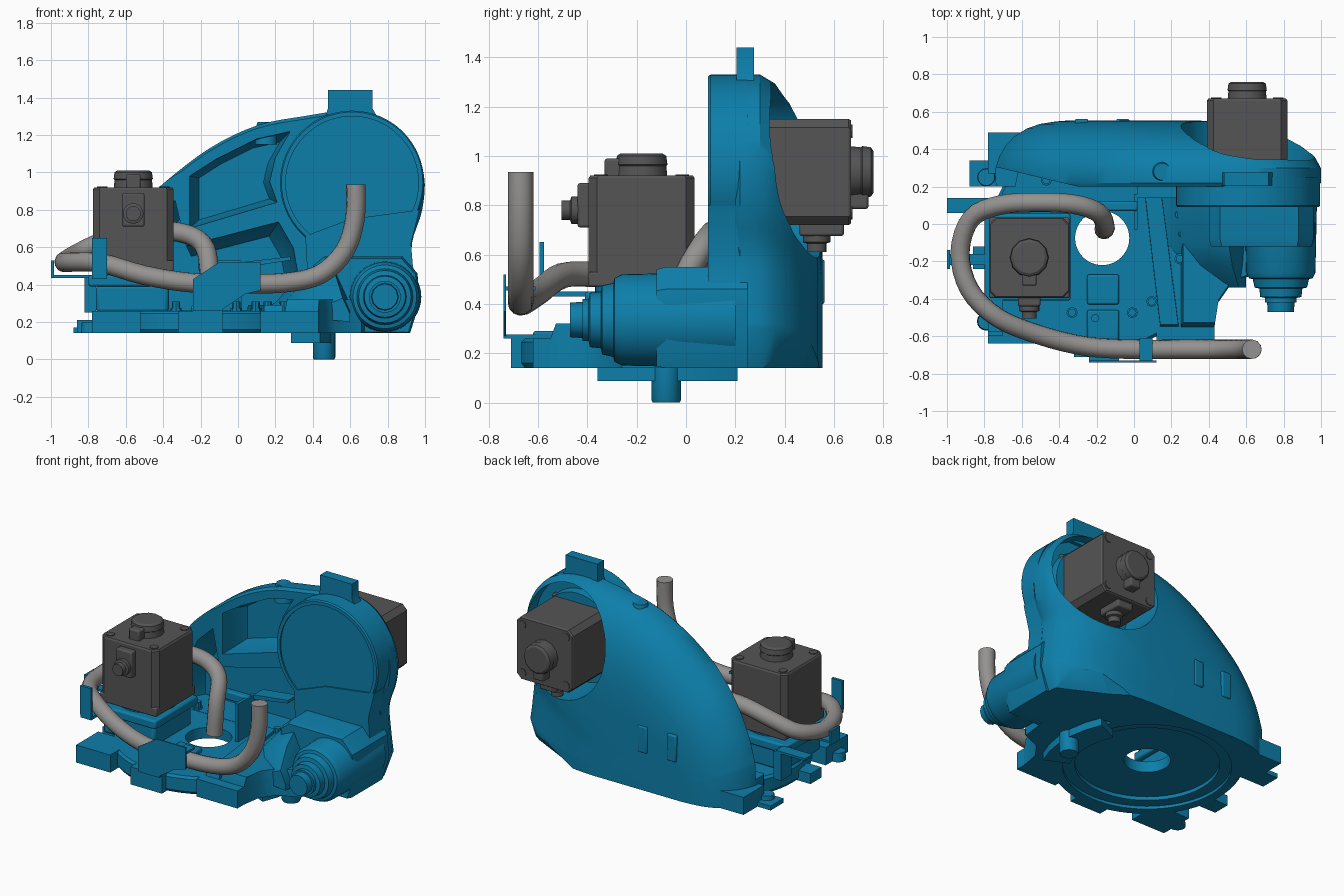
import bpy, bmesh
from math import sin, cos, pi, radians
from mathutils import Vector, Matrix

def material(name, col):
    m = bpy.data.materials.new(name)
    m.diffuse_color = (*col, 1)
    return m

BLUE = material("blue_paint", (0.004, 0.21, 0.4))
DARK = material("dark_grey", (0.09, 0.09, 0.09))
HOSE = material("hose_grey", (0.3, 0.29, 0.28))

def prism(name, pts, axis, secs, c=(0, 0), mat=BLUE):
    """Loft a 2D outline along an axis; secs = (position, scale about c)."""
    bm = bmesh.new()
    rings = []
    for p, s in secs:
        ring = []
        for a, b in pts:
            a, b = c[0] + (a - c[0]) * s, c[1] + (b - c[1]) * s
            co = {'x': (p, a, b), 'y': (a, p, b), 'z': (a, b, p)}[axis]
            ring.append(bm.verts.new(co))
        rings.append(ring)
    n = len(pts)
    for r, q in zip(rings, rings[1:]):
        for i in range(n):
            bm.faces.new((r[i], r[(i + 1) % n], q[(i + 1) % n], q[i]))
    bm.faces.new(rings[0])
    bm.faces.new(rings[-1])
    bmesh.ops.recalc_face_normals(bm, faces=bm.faces)
    me = bpy.data.meshes.new(name)
    bm.to_mesh(me)
    bm.free()
    me.materials.append(mat)
    ob = bpy.data.objects.new(name, me)
    bpy.context.collection.objects.link(ob)
    return ob

def turned(name, axis, c, secs, n=32, mat=BLUE):
    """Stepped round part; secs = (position, radius)."""
    pts = [(c[0] + cos(2 * pi * i / n), c[1] + sin(2 * pi * i / n)) for i in range(n)]
    return prism(name, pts, axis, secs, c, mat)

def box(name, x, y, z, bev=0.0, mat=BLUE):
    ob = prism(name, [(x[0], y[0]), (x[1], y[0]), (x[1], y[1]), (x[0], y[1])],
               'z', [(z[0], 1), (z[1], 1)], mat=mat)
    if bev:
        m = ob.modifiers.new("bevel", 'BEVEL')
        m.width, m.segments = bev, 2
    return ob

def smooth_path(p, steps):
    """Catmull-Rom resampling of a few control points."""
    p = [Vector(v) for v in p]
    n, out = len(p), []
    for i in range(n - 1):
        a, b, c, d = p[max(i - 1, 0)], p[i], p[i + 1], p[min(i + 2, n - 1)]
        for k in range(steps):
            t = k / steps
            out.append(0.5 * (2 * b + (c - a) * t + (2 * a - 5 * b + 4 * c - d) * t * t
                              + (3 * b - a - 3 * c + d) * t ** 3))
    return out + [p[-1]]

def cut(ob, *cutters):
    for c in cutters:
        m = ob.modifiers.new("cut", 'BOOLEAN')
        m.operation, m.object, m.solver = 'DIFFERENCE', c, 'EXACT'
        bpy.context.view_layer.objects.active = ob
        bpy.ops.object.modifier_apply(modifier=m.name)
        bpy.data.objects.remove(c)

C = (-0.17, -0.075)   # turning axis of the base
H = (0.61, 0.945)     # arm joint axis (x, z)
G = (0.785, 0.335)    # lower gearbox axis (x, z)

def recess(ob):
    """Stepped round recess in the underside."""
    cut(ob, turned("c", 'z', C, [(0.1, 0.525), (0.16, 0.525)], 64),
        turned("c", 'z', C, [(0.1, 0.45), (0.185, 0.45)], 64))
    return ob

# Round base with centre hole
base = recess(turned("base_plate", 'z', C, [(0.14, 0.585), (0.16, 0.6), (0.245, 0.6), (0.26, 0.585)], 64))
cut(base, turned("c", 'z', C, [(0.0, 0.145), (0.5, 0.145)], 48))

# Corner and edge lugs on the base
for x, y, z in [((-0.78, -0.52), (-0.64, -0.4), 0.26), ((-0.78, -0.5), (0.27, 0.49), 0.26),
                ((0.12, 0.43), (-0.62, -0.25), 0.26), ((-0.88, -0.7), (0.2, 0.34), 0.17),
                ((-0.32, -0.08), (-0.71, -0.5), 0.26), ((-0.86, -0.7), (-0.24, -0.12), 0.21)]:
    recess(box("base_lug", x, y, (0.14, z)))
for y in (0.25, -0.52):
    turned("lug_foot", 'z', (-0.79, y), [(0.14, 0.05), (0.2, 0.045)], 16)

# Domed rear shell of the column, hollowed from the front and open round the motor
outline = smooth_path([(-0.74, 0.4), (-0.68, 0.58), (-0.56, 0.78), (-0.4, 0.94), (-0.15, 1.13),
                       (0.1, 1.25), (0.35, 1.3), (0.6, 1.33), (0.8, 1.28), (0.93, 1.15),
                       (0.995, 0.98), (0.985, 0.8), (0.93, 0.62), (0.94, 0.45), (0.96, 0.3)], 4)
outline = [tuple(v) for v in outline] + [(0.9, 0.14), (-0.74, 0.14)]
shell = prism("column_shell", outline, 'y',
              [(0.2, 0.985), (0.22, 1), (0.3, 1), (0.36, 0.97), (0.42, 0.915), (0.47, 0.84),
               (0.51, 0.74), (0.535, 0.63), (0.548, 0.5), (0.553, 0.4)], (-0.1, 0.14))
recess(shell)
upper = [(-0.26, 0.7), (-0.26, 0.98), (-0.12, 1.07), (0.1, 1.18), (0.28, 1.22),
         (0.2, 1.08), (0.17, 0.95), (0.21, 0.84)]
lower = [(-0.64, 0.262), (-0.64, 0.48), (-0.48, 0.74), (-0.34, 0.86), (-0.28, 0.61),
         (0.22, 0.74), (0.3, 0.6), (0.36, 0.262)]
cut(shell, prism("c", upper, 'y', [(0.1, 1.03), (0.3, 0.96), (0.4, 0.8)], (0, 0.93)),
    prism("c", lower, 'y', [(0.1, 1.03), (0.3, 0.95), (0.43, 0.83)], (-0.1, 0.262)),
    turned("c", 'y', H, [(0.25, 0.35), (0.9, 0.37)], 48),
    prism("c", [(-0.9, 0.1), (-0.3, 0.19), (-0.3, 0.2), (-0.72, 0.3), (-0.9, 0.33)], 'z', [(0.3, 1), (1.3, 1)]),
    prism("c", [(0.3, 0.62), (0.55, 0.45), (1.05, 0.2), (1.05, 0.62)], 'z', [(0.1, 1), (0.24, 0.7), (0.4, 0.3)], (1.05, 0.62)))

# Arm joint hub with its inset face
hub = turned("joint_hub", 'y', H, [(0.09, 0.378), (0.1, 0.385), (0.25, 0.385)], 64)
cut(hub, turned("c", 'y', H, [(0.0, 0.355), (0.1, 0.355)], 64))
neck = [(0.38, 0.3), (0.36, 0.66), (0.6, 0.75), (0.97, 0.8), (0.925, 0.62), (0.935, 0.5), (0.965, 0.35)]
prism("column_neck", neck, 'y', [(0.09, 1), (0.22, 1)])
turned("motor_seat", 'y', H, [(0.24, 0.28), (0.3, 0.27)], 40)

# Lower shoulder, gearbox and its stepped cover
recess(prism("lower_shoulder", [(0.4, 0.14), (0.4, 0.5), (0.46, 0.55), (0.88, 0.55), (0.96, 0.46),
                                (0.97, 0.3), (0.92, 0.14)], 'y', [(-0.12, 0.96), (-0.08, 1), (0.25, 1)], (0.7, 0.3)))
turned("gearbox", 'y', G, [(0.2, 0.195), (-0.26, 0.185), (-0.29, 0.17), (-0.295, 0.15), (-0.34, 0.14),
                           (-0.345, 0.115), (-0.39, 0.11), (-0.395, 0.085), (-0.42, 0.085)], 40)
turned("gearbox_plug", 'y', G, [(-0.4, 0.075), (-0.47, 0.07)], 12)

# Sloping webs joining base and shoulder
prism("inner_web", [(0.12, 0.25), (0.22, 0.3), (0.36, 0.46), (0.5, 0.52), (0.6, 0.3), (0.6, 0.2)], 'y',
      [(-0.34, 0.4), (-0.22, 0.75), (-0.1, 0.95), (0.25, 1.05)], (0.6, 0.2))
recess(prism("corner_web", [(0.25, -0.55), (0.43, -0.55), (0.45, -0.42), (0.52, -0.32), (0.66, -0.26),
                            (0.7, 0.1), (0.25, 0.1)], 'z', [(0.14, 1), (0.26, 1), (0.32, 0.95)], (0.5, -0.1)))
prism("shelf_ridge", [(0.05, 0.22), (0.14, 0.22), (0.24, -0.55), (0.14, -0.55)], 'z', [(0.25, 1), (0.29, 0.97)], (0.14, -0.15))

# Rotation stop under the base
arc = [(C[0] + r * cos(radians(a)), C[1] + r * sin(radians(a)))
       for r, s in ((0.67, 1), (0.5, -1)) for a in [s * v for v in range(-25, 26, 10)]]
prism("stop_segment", arc, 'z', [(0.088, 1), (0.15, 1)])
turned("stop_pin", 'z', (0.46, -0.08), [(0.0, 0.055), (0.01, 0.06), (0.14, 0.06)], 24)

# Lifting lug, top boss and rear pads
prism("lifting_lug", [(0.46, 1.27), (0.48, 1.34), (0.48, 1.44), (0.72, 1.44), (0.72, 1.34), (0.76, 1.27)],
      'y', [(0.205, 1), (0.275, 1)])
turned("top_boss", 'z', (0.15, 0.28), [(1.15, 0.06), (1.255, 0.05), (1.27, 0.045)], 24)
for x in (-0.28, -0.06):
    box("rear_pad", (x - 0.035, x + 0.035), (0.5, 0.562), (0.4, 0.58), 0.008)
prism("rear_lug", [(0.2, 0.37), (0.26, 0.49), (0.44, 0.49), (0.5, 0.25)], 'z', [(0.14, 1), (0.25, 1)])

# Motor mount on the base
box("motor_mount", (-0.76, -0.37), (-0.38, 0.03), (0.25, 0.4), 0.02)
box("mount_flange", (-0.8, -0.34), (-0.41, 0.055), (0.39, 0.45), 0.012)
turned("mount_collar", 'z', (-0.56, -0.18), [(0.44, 0.19), (0.48, 0.19)], 32)

def motor(prefix, mw):
    """Servo motor standing on local z with its connector facing local -y."""
    h, k, f = 0.215, 0.035, 0.165
    oct_ = [(h, k - h), (h, h - k), (h - k, h), (k - h, h), (-h, h - k), (-h, k - h), (k - h, -h), (h - k, -h)]
    cn = (0, 0.31)
    parts = [prism(prefix + "_body", oct_, 'z', [(0.05, 1), (0.44, 1), (0.45, 0.97)], mat=DARK),
             box(prefix + "_flange", (-h, h), (-h, h), (0, 0.06), 0.008, DARK),
             turned(prefix + "_cap", 'z', (0, 0), [(0.44, 0.105), (0.49, 0.1), (0.495, 0.105), (0.53, 0.1), (0.54, 0.085)], 12, DARK),
             box(prefix + "_cap_plug", (-0.04, 0.04), (-0.15, 0.0), (0.44, 0.52), 0.01, DARK),
             box(prefix + "_connector", (-0.06, 0.06), (-0.26, -0.2), (0.24, 0.42), 0.01, DARK),
             turned(prefix + "_connector_plug", 'y', cn, [(-0.25, 0.055), (-0.285, 0.055), (-0.29, 0.04), (-0.325, 0.04)], 16, DARK)]
    for x in (-f, f):
        for y in (-f, f):
            parts.append(turned(prefix + "_bolt", 'z', (x, y), [(0.05, 0.028), (0.455, 0.028)], 8, DARK))
    for p in parts:
        p.matrix_world = mw

motor("base_motor", Matrix.Translation((-0.56, -0.18, 0.47)))
motor("arm_motor", Matrix.Translation((0.605, 0.22, 0.935))
      @ Matrix.Rotation(-pi / 2, 4, 'X') @ Matrix.Rotation(pi, 4, 'Z'))

# Cable hose
path = smooth_path([(-0.16, -0.03, 0.27), (-0.155, -0.01, 0.48), (-0.19, 0.06, 0.62), (-0.32, 0.105, 0.68),
                    (-0.52, 0.115, 0.68), (-0.72, 0.1, 0.63), (-0.87, 0.03, 0.56), (-0.93, -0.15, 0.52),
                    (-0.88, -0.35, 0.52), (-0.73, -0.5, 0.515), (-0.5, -0.595, 0.45), (-0.25, -0.655, 0.41),
                    (0, -0.67, 0.405), (0.25, -0.67, 0.41), (0.44, -0.67, 0.455), (0.57, -0.67, 0.58),
                    (0.625, -0.67, 0.75), (0.63, -0.67, 0.935)], 4)
cu = bpy.data.curves.new("cable_hose", 'CURVE')
cu.dimensions, cu.bevel_depth, cu.bevel_resolution, cu.use_fill_caps = '3D', 0.052, 4, True
sp = cu.splines.new('POLY')
sp.points.add(len(path) - 1)
for pt, v in zip(sp.points, path):
    pt.co = (*v, 1)
sp.use_smooth = True
cu.materials.append(HOSE)
bpy.context.collection.objects.link(bpy.data.objects.new("cable_hose", cu))

# Hose brackets
prism("front_hose_bracket", [(-0.24, 0.27), (-0.24, 0.43), (-0.1, 0.52), (0.12, 0.52), (0.12, 0.37), (0.04, 0.35), (-0.08, 0.27)],
      'y', [(-0.74, 1), (-0.73, 1)])
box("front_bracket_foot", (-0.24, -0.08), (-0.74, -0.5), (0.26, 0.275))
box("front_bracket_strap", (0.03, 0.1), (-0.735, -0.61), (0.455, 0.47))
box("left_hose_clip", (-0.78, -0.7), (-0.595, -0.575), (0.45, 0.65))
box("left_clip_foot", (-0.78, -0.7), (-0.59, -0.38), (0.43, 0.45))
box("side_bracket_arm", (-1.0, -0.75), (-0.22, -0.16), (0.435, 0.45))
box("side_bracket_tip", (-1.0, -0.985), (-0.24, -0.14), (0.435, 0.53))
box("rear_bracket_arm", (-1.0, -0.78), (0.06, 0.14), (0.435, 0.45))
box("rear_bracket_post", (-0.82, -0.76), (0.03, 0.14), (0.25, 0.44))
box("hole_bracket_post", (0.0, 0.02), (-0.03, 0.16), (0.26, 0.52))
box("hole_bracket_clamp", (-0.21, 0.02), (0.07, 0.12), (0.47, 0.53), 0.01)
prism("cable_bracket", [(0.02, 0.52), (0.28, 0.55), (0.28, 0.53), (0.02, 0.49)], 'y', [(0.14, 1), (0.24, 1)])
for y in (-0.35, -0.54):
    box("floor_cover", (-0.25, -0.08), (y - 0.08, y + 0.08), (0.25, 0.29), 0.01)

# Floor bolts around the turning axis
for a in (-112, -95, -68, -52, -15, 3, 17, 40, 134):
    c = (C[0] + 0.43 * cos(radians(a)), C[1] + 0.43 * sin(radians(a)))
    turned("floor_bolt", 'z', c, [(0.25, 0.03), (0.275, 0.03), (0.276, 0.022), (0.31, 0.022)], 8)

# Smooth shading with kept edges
bpy.ops.object.select_all(action='DESELECT')
for ob in bpy.data.objects:
    if ob.type == 'MESH':
        ob.select_set(True)
        bpy.context.view_layer.objects.active = ob
bpy.ops.object.shade_smooth_by_angle(angle=radians(32))
